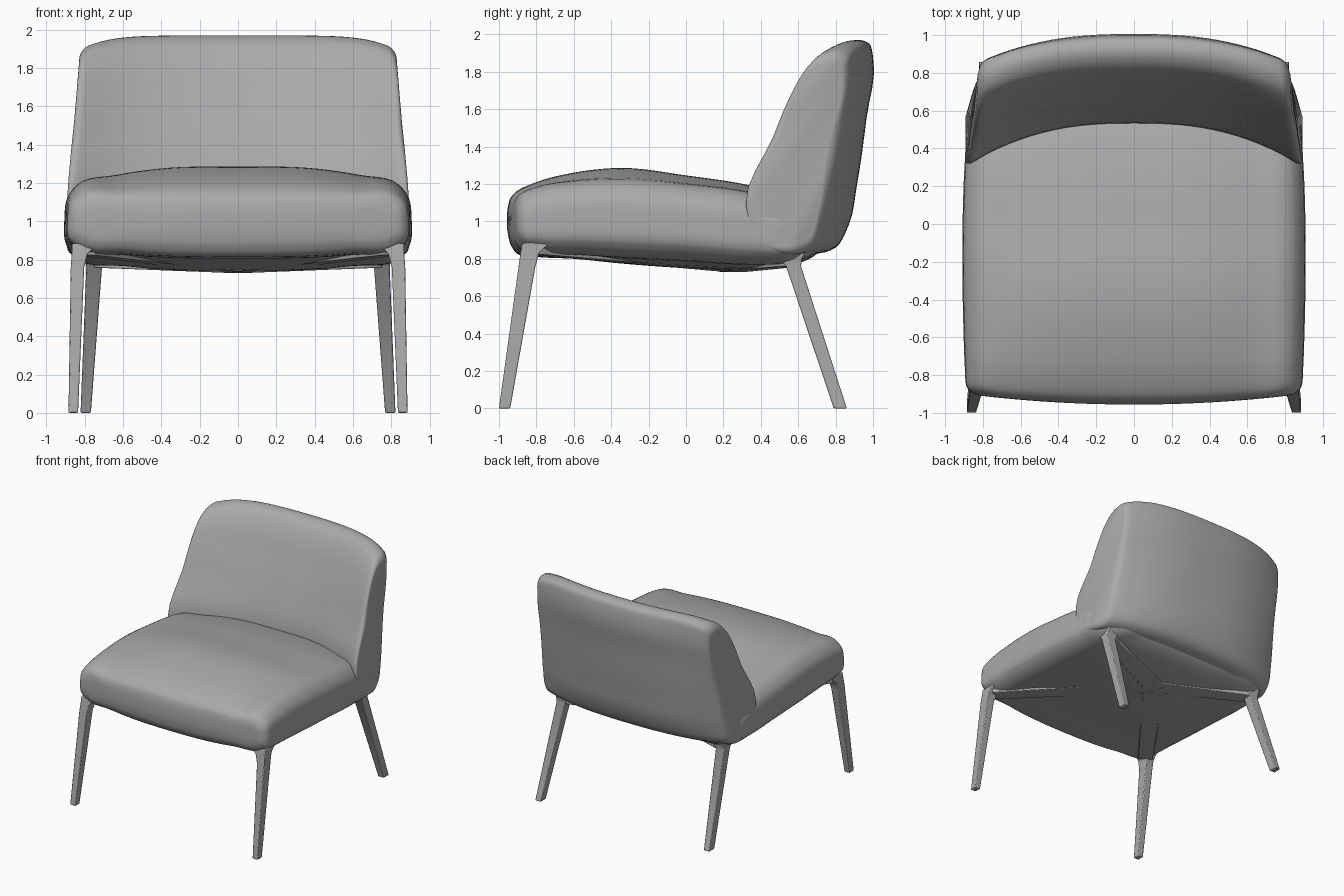
import bpy, bmesh, math
from mathutils import Vector

if "Cube" in bpy.data.objects:
    bpy.data.objects.remove(bpy.data.objects["Cube"])

grey = bpy.data.materials.new("warm grey")
grey.diffuse_color = (0.40, 0.40, 0.40, 1)
grey.use_nodes = True
grey.node_tree.nodes["Principled BSDF"].inputs["Base Color"].default_value = grey.diffuse_color


def spline(points, n, closed=False):
    """Smooth curve through the points, n steps per segment."""
    P = [Vector(p) for p in points]
    k = len(P)
    segs = k if closed else k - 1
    d = [max((P[(i + 1) % k] - P[i]).length, 1e-6) for i in range(segs)]
    v = [(P[(i + 1) % k] - P[i]) / d[i] for i in range(segs)]

    def tangent(i):
        if not closed and i == 0:
            return v[0]
        if not closed and i == k - 1:
            return v[-1]
        a, b = (i - 1) % k, i % k
        return (v[a] * d[b] + v[b] * d[a]) / (d[a] + d[b])

    out = []
    for i in range(segs):
        p, q = P[i], P[(i + 1) % k]
        m0, m1 = tangent(i) * d[i], tangent(i + 1) * d[i]
        for j in range(n):
            s = j / n
            out.append(p * (2*s**3 - 3*s*s + 1) + m0 * (s**3 - 2*s*s + s)
                       + q * (3*s*s - 2*s**3) + m1 * (s**3 - s*s))
    if not closed:
        out.append(P[-1])
    return out


def loft(name, rings, angle=40, bevel=0, mirror=False):
    """Skin closed rings of points and cap both ends."""
    bm = bmesh.new()
    vs = [[bm.verts.new(p) for p in r] for r in rings]
    n = len(rings[0])
    for a, b in zip(vs, vs[1:]):
        for i in range(n):
            j = (i + 1) % n
            bm.faces.new((a[i], a[j], b[j], b[i]))
    for r in (vs[0], vs[-1]):
        if n == 4:
            bm.faces.new(r)
            continue
        for i in range(-(n // 4), n // 4):  # strip of quads across the ring
            ids = [k % n for k in (i, i + 1, n // 2 - i - 1, n // 2 - i)]
            bm.faces.new([r[k] for k in dict.fromkeys(ids)])
    bmesh.ops.recalc_face_normals(bm, faces=bm.faces)
    me = bpy.data.meshes.new(name)
    bm.to_mesh(me)
    bm.free()
    me.materials.append(grey)
    ob = bpy.data.objects.new(name, me)
    bpy.context.collection.objects.link(ob)
    bpy.ops.object.select_all(action='DESELECT')
    ob.select_set(True)
    bpy.context.view_layer.objects.active = ob
    bpy.ops.object.shade_smooth_by_angle(angle=math.radians(angle))
    if bevel:
        m = ob.modifiers.new("soft edges", 'BEVEL')
        m.width, m.segments = bevel, 2
    if mirror:
        ob.modifiers.new("mirror", 'MIRROR')
    return ob


# Seat cushion: y, half width, top middle, top edge, bottom edge, bottom middle
seat_rows = [
    (-0.956, 0.78, 1.05, 1.04, 0.98, 0.96),
    (-0.950, 0.82, 1.09, 1.07, 0.95, 0.92),
    (-0.935, 0.857, 1.13, 1.105, 0.91, 0.87),
    (-0.900, 0.885, 1.165, 1.135, 0.88, 0.825),
    (-0.800, 0.893, 1.21, 1.165, 0.865, 0.81),
    (-0.600, 0.90, 1.26, 1.185, 0.86, 0.80),
    (-0.350, 0.905, 1.285, 1.19, 0.85, 0.775),
    (0.000, 0.905, 1.245, 1.165, 0.835, 0.75),
    (0.350, 0.892, 1.19, 1.12, 0.81, 0.742),
    (0.560, 0.872, 1.13, 1.05, 0.81, 0.765),
    (0.660, 0.78, 1.05, 1.00, 0.84, 0.80),
    (0.720, 0.66, 1.00, 0.98, 0.87, 0.84),
]
rings = []
for y, w, zc, ze, zb, zbc in spline(seat_rows, 5):
    h = ze - zb
    half = [(0.4, zc + 0.06 * (ze - zc)), (0.7, zc + 0.45 * (ze - zc)), (0.93, ze),
            (0.985, ze - 0.2 * h), (1.0, ze - 0.5 * h), (0.99, zb + 0.13 * h),
            (0.95, zb), (0.65, zbc + 0.35 * (zb - zbc))]
    prof = ([(0, zc)] + half + [(0, zbc)] + [(-x, z) for x, z in reversed(half)])
    bow = 0.045 * max(0, min(1, -y))
    rings.append([(p.x * w, y + bow * p.x ** 2, p.y)
                  for p in spline(prof, 5, True)])
loft("seat_cushion", rings)

# Backrest: side-view outline in the middle and at the wings, blended across x
middle = [(.53, 1.10), (.62, 1.45), (.71, 1.68), (.79, 1.86), (.85, 1.94), (.92, 1.97),
          (.98, 1.95), (1.0, 1.88), (.965, 1.55), (.915, 1.2), (.87, .98), (.80, .86),
          (.68, .83), (.56, .92)]
wing = [(.30, 1.08), (.445, 1.45), (.545, 1.68), (.635, 1.82), (.70, 1.875), (.79, 1.895),
        (.85, 1.87), (.86, 1.80), (.82, 1.5), (.76, 1.2), (.715, 1.0), (.67, .87),
        (.56, .82), (.38, .86)]
mid_pts, wing_pts = spline(middle, 4, True), spline(wing, 4, True)
R = 0.05
steps = [(i / 14, 0) for i in range(15)] + [(1, math.pi / 2 * i / 6) for i in range(1, 7)]


def back_section(t, phi, side):
    pts = []
    for a, b in zip(mid_pts, wing_pts):
        # panels narrow towards the top and towards the back
        xw = 0.892 - max(0.06 * max(0, b.y - 1.1) / 0.75, 0.26 * max(0, b.x - 0.56))
        x = t * (xw - R) + R * math.sin(phi)
        u = x / xw
        pts.append((x * side, a.x + (b.x - a.x) * u ** 2.5, a.y + (b.y - a.y) * u ** 6))
    c = sum((Vector(p) for p in pts), Vector()) / len(pts)
    inset = R * (1 - math.cos(phi))
    out = []
    for p in pts:
        d = Vector((0, c.y - p[1], c.z - p[2]))
        out.append(Vector(p) + d.normalized() * inset)
    return out


loft("backrest", [back_section(t, f, -1) for t, f in reversed(steps)]
     + [back_section(t, f, 1) for t, f in steps[1:]])


# Legs: tapered square posts given as (x0, x1, y0, y1, z) levels
def leg(name, levels):
    loft(name, [[(a, c, z), (b, c, z), (b, d, z), (a, d, z)] for a, b, c, d, z in levels],
         angle=30, bevel=0.006, mirror=True)


leg("front_leg", [(.835, .885, -1.0, -.94, 0), (.803, .873, -.895, -.805, .76),
                  (.785, .868, -.885, -.785, .83), (.73, .865, -.875, -.73, .885)])
leg("back_leg", [(.768, .822, .79, .86, 0), (.71, .792, .535, .615, .76),
                 (.69, .795, .50, .62, .80), (.66, .80, .46, .64, .84)])


# Underframe struts crossing below the cushion
def strut(name, p, q, w0, w1, h):
    p, q = Vector(p), Vector(q)
    side = (q - p).cross(Vector((0, 0, 1))).normalized()
    up = Vector((0, 0, h))
    loft(name, [[c - side * w - up, c + side * w - up, c + side * w + up, c - side * w + up]
                for c, w in ((p, w0), (q, w1))], angle=30, bevel=0.006, mirror=True)


strut("front_strut", (.80, -.81, .85), (0, .25, .757), .06, .085, .027)
strut("back_strut", (.73, .56, .785), (0, .25, .757), .06, .085, .027)
